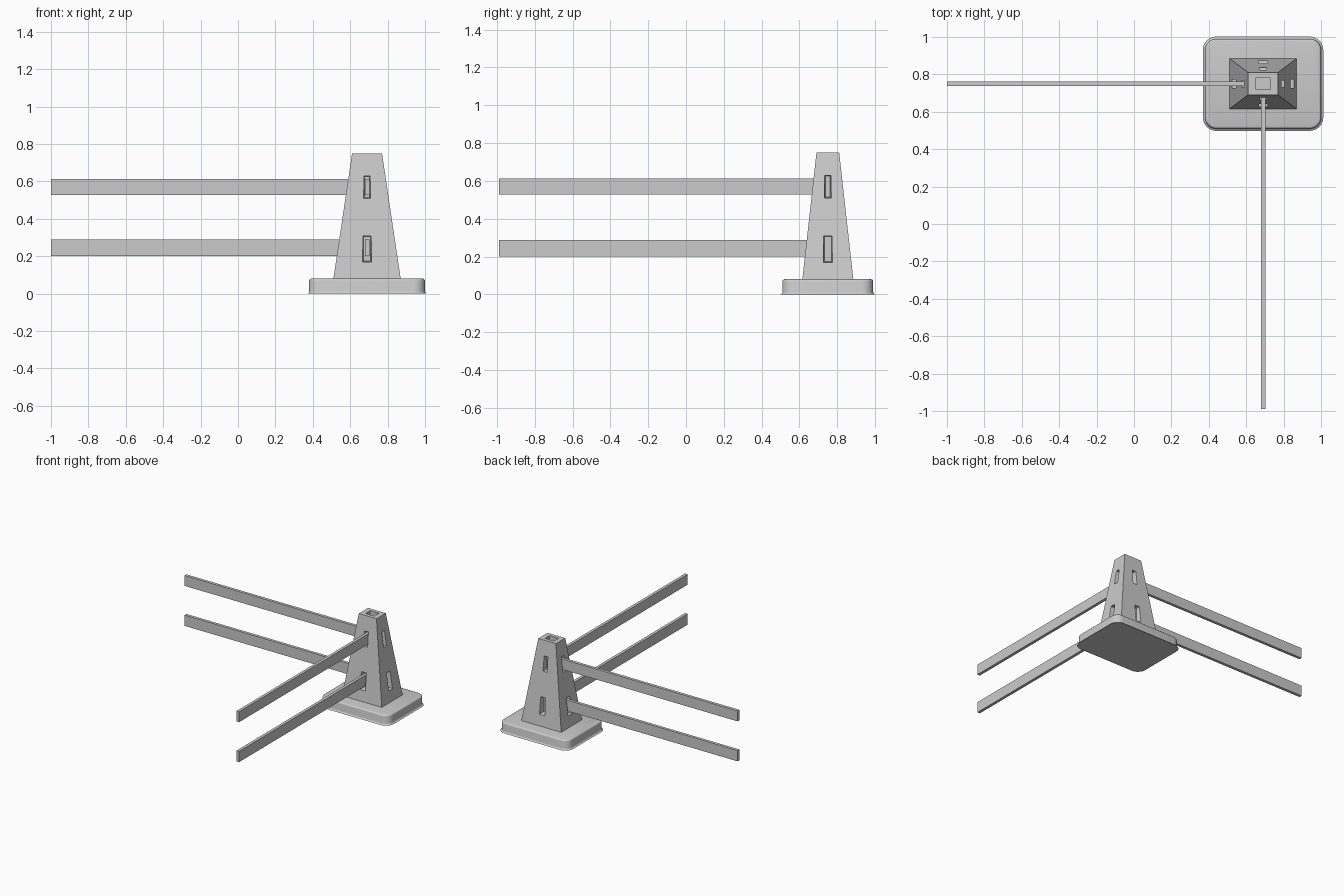
import bpy, bmesh, math
from mathutils import Matrix, Vector

if "Cube" in bpy.data.objects:
    bpy.data.objects.remove(bpy.data.objects["Cube"])

CX, CY = 0.69, 0.75          # centre of the post
Z0, Z1 = 0.078, 0.75         # post bottom and top


def add_object(name, bm):
    bmesh.ops.recalc_face_normals(bm, faces=bm.faces)
    mesh = bpy.data.meshes.new(name)
    bm.to_mesh(mesh)
    bm.free()
    obj = bpy.data.objects.new(name, mesh)
    bpy.context.collection.objects.link(obj)
    return obj


def loft(bm, ring_a, ring_b):
    a = [bm.verts.new(p) for p in ring_a]
    b = [bm.verts.new(p) for p in ring_b]
    bm.faces.new(a)
    bm.faces.new(b)
    for i in range(4):
        j = (i + 1) % 4
        bm.faces.new((a[i], a[j], b[j], b[i]))


def rect(cx, cy, hx, hy, z):
    return [(cx + sx * hx, cy + sy * hy, z)
            for sx, sy in ((-1, -1), (1, -1), (1, 1), (-1, 1))]


def box(name, lo, hi):
    bm = bmesh.new()
    c = [(lo[i] + hi[i]) / 2 for i in range(3)]
    h = [(hi[i] - lo[i]) / 2 for i in range(3)]
    loft(bm, rect(c[0], c[1], h[0], h[1], lo[2]), rect(c[0], c[1], h[0], h[1], hi[2]))
    return add_object(name, bm)


def half_size(z, along_x):
    # Half width of the tapered post at height z
    bottom, top = (0.18, 0.08) if along_x else (0.135, 0.06)
    return bottom + (top - bottom) * (z - Z0) / (Z1 - Z0)


# Rounded base plate
bm = bmesh.new()
loft(bm, rect(CX, CY, 0.31, 0.24, 0), rect(CX, CY, 0.31, 0.24, 0.08))
upright = [e for e in bm.edges if abs(e.verts[0].co.z - e.verts[1].co.z) > 0.01]
bmesh.ops.bevel(bm, geom=upright, offset=0.06, segments=8, profile=0.5, affect='EDGES')
rims = [e for e in bm.edges if abs(e.verts[0].co.z - e.verts[1].co.z) < 0.001]
bmesh.ops.bevel(bm, geom=rims, offset=0.012, segments=3, profile=0.5, affect='EDGES')
base = add_object("base_plate", bm)

# Tapered post
bm = bmesh.new()
loft(bm, rect(CX, CY, 0.18, 0.135, Z0), rect(CX, CY, 0.08, 0.06, Z1))
post = add_object("tapered_post", bm)

# Pocket cutter: drafted slots on four sides plus a socket in the top
slots = ((0.57, 0.035, 0.12), (0.24, 0.046, 0.14))   # height, width, tall
DEPTH = 0.04
bm = bmesh.new()
for side in range(4):
    turn = Matrix.Translation((CX, CY, 0)) @ Matrix.Rotation(side * math.pi / 2, 4, 'Z')
    for z, w, h in slots:
        d = half_size(z, side % 2 == 0)
        rings = []
        for t in (-DEPTH, DEPTH):
            k = 0.12 * t
            hw, hh = w / 2 + k, h / 2 + k
            rings.append([turn @ Vector((d + t, sy * hw, z + sz * hh))
                          for sy, sz in ((-1, -1), (1, -1), (1, 1), (-1, 1))])
        loft(bm, *rings)
loft(bm, rect(CX, CY, 0.04, 0.03, 0.70), rect(CX, CY, 0.04, 0.03, 0.80))
cutter = add_object("pocket_cutter", bm)

cut = post.modifiers.new("pockets", 'BOOLEAN')
cut.object = cutter
cut.operation = 'DIFFERENCE'
cut.solver = 'EXACT'
bpy.context.view_layer.objects.active = post
post.select_set(True)
bpy.ops.object.modifier_apply(modifier=cut.name)
bpy.data.objects.remove(cutter)
post.select_set(False)

# Rails slotted into the left and front pockets
for label, lo, hi in (("upper", 0.527, 0.612), ("lower", 0.2, 0.288)):
    z = slots[0][0] if label == "upper" else slots[1][0]
    end_x = CX - half_size(z, True) + DEPTH
    end_y = CY - half_size(z, False) + DEPTH
    box(label + "_side_rail", (-1, CY - 0.012, lo), (end_x, CY + 0.012, hi))
    box(label + "_front_rail", (CX - 0.012, -0.99, lo), (CX + 0.012, end_y, hi))

# Smooth the rounded plate edges
bpy.ops.object.select_all(action='DESELECT')
base.select_set(True)
bpy.context.view_layer.objects.active = base
bpy.ops.object.shade_smooth_by_angle(angle=math.radians(35))
